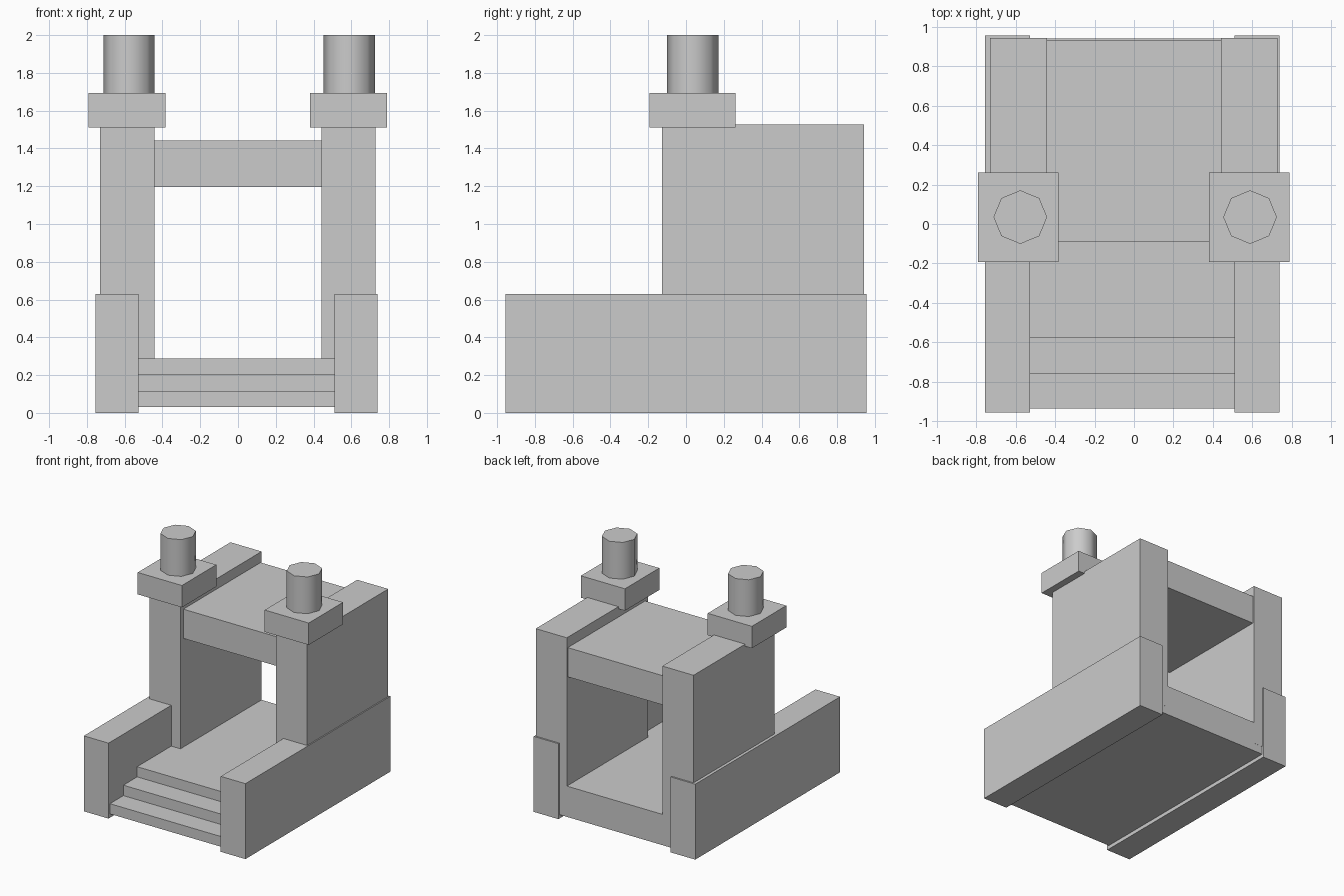
import bpy
import bmesh
from math import radians

cube = bpy.data.objects.get("Cube")
if cube:
    bpy.data.objects.remove(cube, do_unlink=True)

# One plain stone colour
stone = bpy.data.materials.new("stone_grey")
stone.use_nodes = True
color = (0.6, 0.6, 0.6, 1)
stone.diffuse_color = color
stone.node_tree.nodes["Principled BSDF"].inputs["Base Color"].default_value = color


def finish(name, bm):
    bmesh.ops.recalc_face_normals(bm, faces=bm.faces)
    mesh = bpy.data.meshes.new(name)
    bm.to_mesh(mesh)
    bm.free()
    mesh.materials.append(stone)
    obj = bpy.data.objects.new(name, mesh)
    bpy.context.collection.objects.link(obj)
    return obj


def box(name, x, y, z):
    bm = bmesh.new()
    bmesh.ops.create_cube(bm, size=1)
    for v in bm.verts:
        v.co = [(lo + hi) / 2 + c * (hi - lo) for c, (lo, hi) in zip(v.co, (x, y, z))]
    return finish(name, bm)


# Floor with front steps: a side profile extruded across the passage
def stepped_floor(x0, x1):
    base, back = 0.032, 0.942
    profile = [(back, base)]
    z = base
    for y, top in ((-0.937, 0.117), (-0.76, 0.204), (-0.578, 0.289)):
        profile += [(y, z), (y, top)]
        z = top
    profile.append((back, z))
    bm = bmesh.new()
    face = bm.faces.new([bm.verts.new((x0, y, h)) for y, h in profile])
    extruded = bmesh.ops.extrude_face_region(bm, geom=[face])["geom"]
    verts = [g for g in extruded if isinstance(g, bmesh.types.BMVert)]
    bmesh.ops.translate(bm, verts=verts, vec=(x1 - x0, 0, 0))
    return finish("stepped_floor", bm)


stepped_floor(-0.527, 0.51)

# Side parts: low wall, tall wall, cap and stub column on each side
sides = (
    ("right", (-0.755, -0.527), (-0.73, -0.442), (-0.792, -0.384), -0.577),
    ("left", (0.51, 0.738), (0.441, 0.728), (0.381, 0.788), 0.589),
)
for side, low_x, tall_x, cap_x, column_x in sides:
    box(side + "_low_wall", low_x, (-0.956, 0.956), (0, 0.63))
    box(side + "_tall_wall", tall_x, (-0.128, 0.943), (0.1, 1.528))
    box(side + "_column_cap", cap_x, (-0.192, 0.262), (1.51, 1.693))
    bpy.ops.mesh.primitive_cylinder_add(
        vertices=8, radius=0.136, depth=0.307, location=(column_x, 0.035, 1.8465))
    column = bpy.context.object
    column.name = side + "_column"
    column.data.materials.append(stone)
    bpy.ops.object.shade_smooth_by_angle(angle=radians(50))

# Roof slab spanning the tall walls
box("roof_slab", (-0.442, 0.441), (-0.09, 0.93), (1.197, 1.441))
